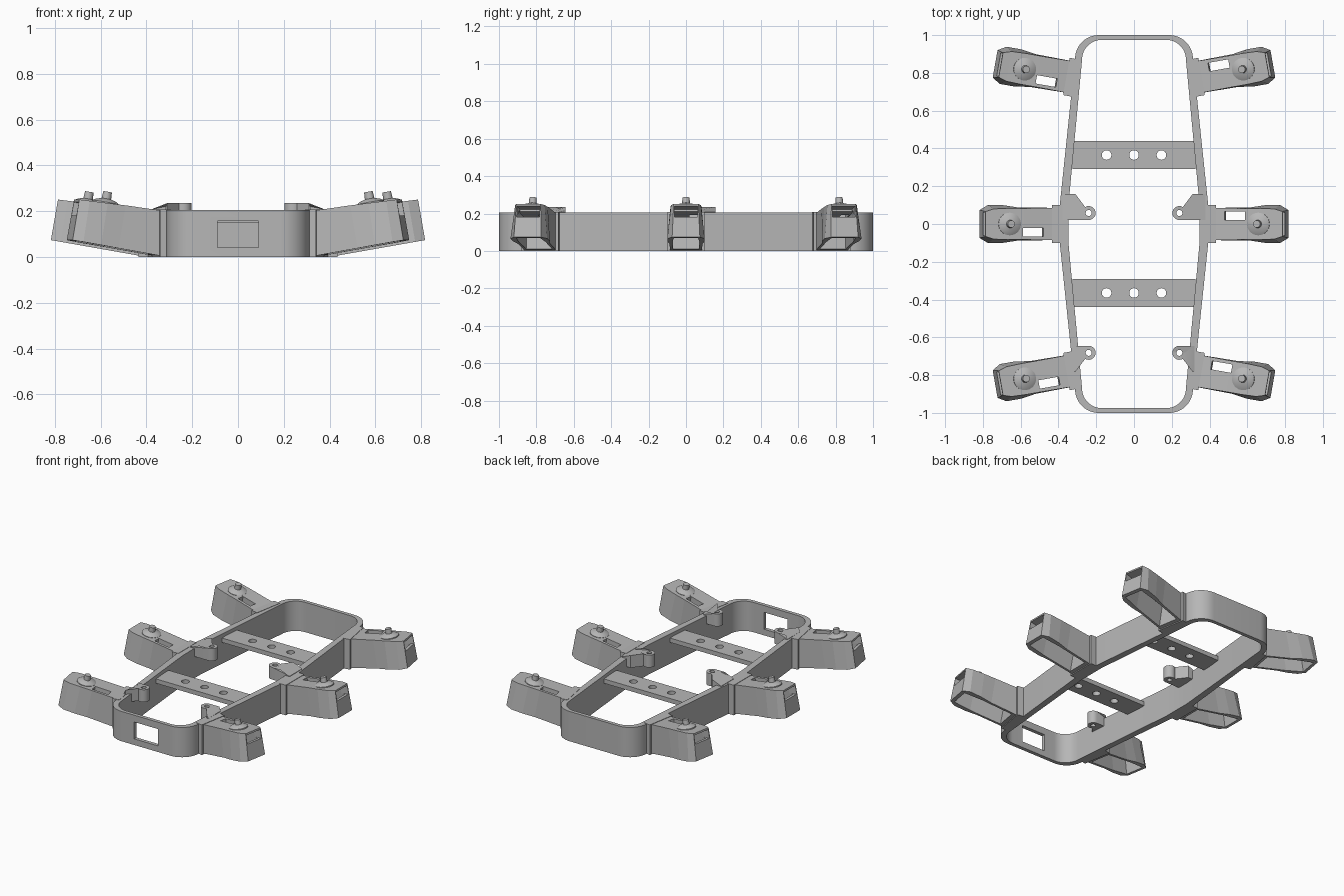
import bpy, bmesh
from math import sin, cos, pi, radians
from mathutils import Matrix, Vector

if "Cube" in bpy.data.objects:
    bpy.data.objects.remove(bpy.data.objects["Cube"])

grey = bpy.data.materials.new("plain grey")
grey.use_nodes = True
grey.diffuse_color = (0.47, 0.47, 0.47, 1)
grey.node_tree.nodes["Principled BSDF"].inputs["Base Color"].default_value = grey.diffuse_color


def finish(name, bm):
    bmesh.ops.recalc_face_normals(bm, faces=bm.faces)
    mesh = bpy.data.meshes.new(name)
    bm.to_mesh(mesh)
    bm.free()
    mesh.materials.append(grey)
    obj = bpy.data.objects.new(name, mesh)
    bpy.context.collection.objects.link(obj)
    return obj


def loft(name, sections, closed=False):
    """Skin equal-sized sections; cap both ends, or join last to first."""
    bm = bmesh.new()
    loops = [[bm.verts.new(p) for p in s] for s in sections]
    pairs = list(zip(loops, loops[1:]))
    if closed:
        pairs.append((loops[-1], loops[0]))
    else:
        bm.faces.new(loops[0])
        bm.faces.new(loops[-1])
    for a, b in pairs:
        for i in range(len(a)):
            j = (i + 1) % len(a)
            bm.faces.new((a[i], a[j], b[j], b[i]))
    return finish(name, bm)


def box(name, x0, x1, y0, y1, z0, z1):
    return loft(name, [[(x0, y0, z), (x1, y0, z), (x1, y1, z), (x0, y1, z)] for z in (z0, z1)])


def circle(x, y, z, r, n=32):
    return [(x + r * cos(2 * pi * i / n), y + r * sin(2 * pi * i / n), z) for i in range(n)]


def pin_cutter(x, y, r):
    return loft("cutter", [circle(x, y, z, r) for z in (-0.1, 0.4)])


def cut(obj, *cutters):
    bpy.context.view_layer.objects.active = obj
    for c in cutters:
        mod = obj.modifiers.new("cut", "BOOLEAN")
        mod.operation, mod.solver, mod.object = "DIFFERENCE", "EXACT", c
        bpy.ops.object.modifier_apply(modifier=mod.name)
        bpy.data.objects.remove(c)


def smooth(obj):
    bpy.ops.object.select_all(action="DESELECT")
    obj.select_set(True)
    bpy.context.view_layer.objects.active = obj
    bpy.ops.object.shade_smooth_by_angle(angle=radians(30))


# Body ring: tapered sides, rounded ends
def ring_outline(waist, shoulder, end, radius):
    quarter = [(waist, 0.1)]
    for i in range(13):
        a = pi / 2 * i / 12
        quarter.append((shoulder - radius + radius * cos(a), end - radius + radius * sin(a)))
    top = quarter + [(-x, y) for x, y in reversed(quarter)]
    return top + [(-x, -y) for x, y in top]


outer = ring_outline(0.393, 0.312, 1.0, 0.125)
inner = ring_outline(0.347, 0.275, 0.975, 0.105)
frame = loft("body_frame", [[(x, y, z) for x, y in o] for o, z in
                            ((outer, 0), (outer, 0.205), (inner, 0.205), (inner, 0))], closed=True)
cut(frame, box("cutter", -0.09, 0.09, -1.1, -0.9, 0.042, 0.158))
smooth(frame)

# Cross bars with three holes each
for side, y in (("front", -0.365), ("back", 0.365)):
    bar = box(side + "_cross_bar", -0.325, 0.325, y - 0.075, y + 0.075, 0.15, 0.18)
    cut(bar, *[pin_cutter(x, y, 0.025) for x in (-0.145, 0, 0.145)])
    smooth(bar)


# Screw brackets: rounded eye with a web running to the wall, sloped outside
def bracket(name, mirror, y, wall, flare):
    eye, r = 0.24, 0.037
    web = [(wall, -flare * r), (wall, flare * 0.1), (0.31, flare * 0.1)]
    arc = [(eye + r * cos(a), flare * r * sin(a))
           for a in (pi / 3 + i * (7 * pi / 6) / 12 for i in range(13))]
    plan = web + arc + [(0.31, -flare * r)]
    bottom = [(mirror * x, y + v, 0.15) for x, v in plan]
    top = [(mirror * x, y + v, 0.235 if x < 0.315 else 0.208) for x, v in plan]
    obj = loft(name, [bottom, top])
    cut(obj, pin_cutter(mirror * eye, y, 0.016))
    smooth(obj)


for side, m in (("left", 1), ("right", -1)):
    bracket("middle_" + side + "_bracket", m, 0.058, 0.378, 1)
    bracket("front_" + side + "_bracket", m, -0.682, 0.32, -1)

# Leg housing: lofted along its length, hollow below, slotted top and tip
tilt = Matrix.Rotation(radians(-10), 4, "Y")


def leg_loft(name, stations, floor):
    return loft(name, [[(u, -b, floor), (u, b, floor), (u, t, h), (u, -t, h)]
                       for u, b, t, h in stations])


leg = leg_loft("leg", [(0.015, 0.085, 0.085, 0.197), (0.22, 0.088, 0.083, 0.19),
                       (0.30, 0.1, 0.083, 0.186), (0.38, 0.1, 0.08, 0.182),
                       (0.424, 0.074, 0.066, 0.18)], 0)
cut(leg,
    leg_loft("cutter", [(0.06, 0.07, 0.07, 0.155), (0.28, 0.074, 0.07, 0.155),
                        (0.40, 0.066, 0.058, 0.155)], -0.05),
    box("cutter", 0.33, 0.5, -0.062, 0.062, 0.11, 0.168),
    box("cutter", 0.115, 0.225, 0.02, 0.065, 0.12, 0.3))

# Pivot on top of the leg: domed washer and pin
pivot = loft("leg_pivot", [circle(0.295, 0, w, r) for w, r in
                           ((0.178, 0.06), (0.19, 0.06), (0.199, 0.045), (0.206, 0.021), (0.237, 0.019))])
for part in (leg, pivot):
    part.data.transform(tilt)
smooth(pivot)

# Upright mounting pad at the leg root
pad = box("leg_mount", -0.015, 0.034, -0.1, 0.1, 0, 0.207)

# Six legs, fanned out at the corners
for side, m in (("left", 1), ("right", -1)):
    for row, y, x, fan in (("front", -0.775, 0.324, -10), ("middle", 0, 0.4, 0), ("back", 0.775, 0.324, 10)):
        angle = fan if m > 0 else 180 - fan
        place = Matrix.Translation(Vector((m * x, y, 0))) @ Matrix.Rotation(radians(angle), 4, "Z")
        for part in (leg, pivot, pad):
            copy = bpy.data.objects.new(row + "_" + side + "_" + part.name, part.data)
            copy.matrix_world = place
            bpy.context.collection.objects.link(copy)
for part in (leg, pivot, pad):
    bpy.data.objects.remove(part)
